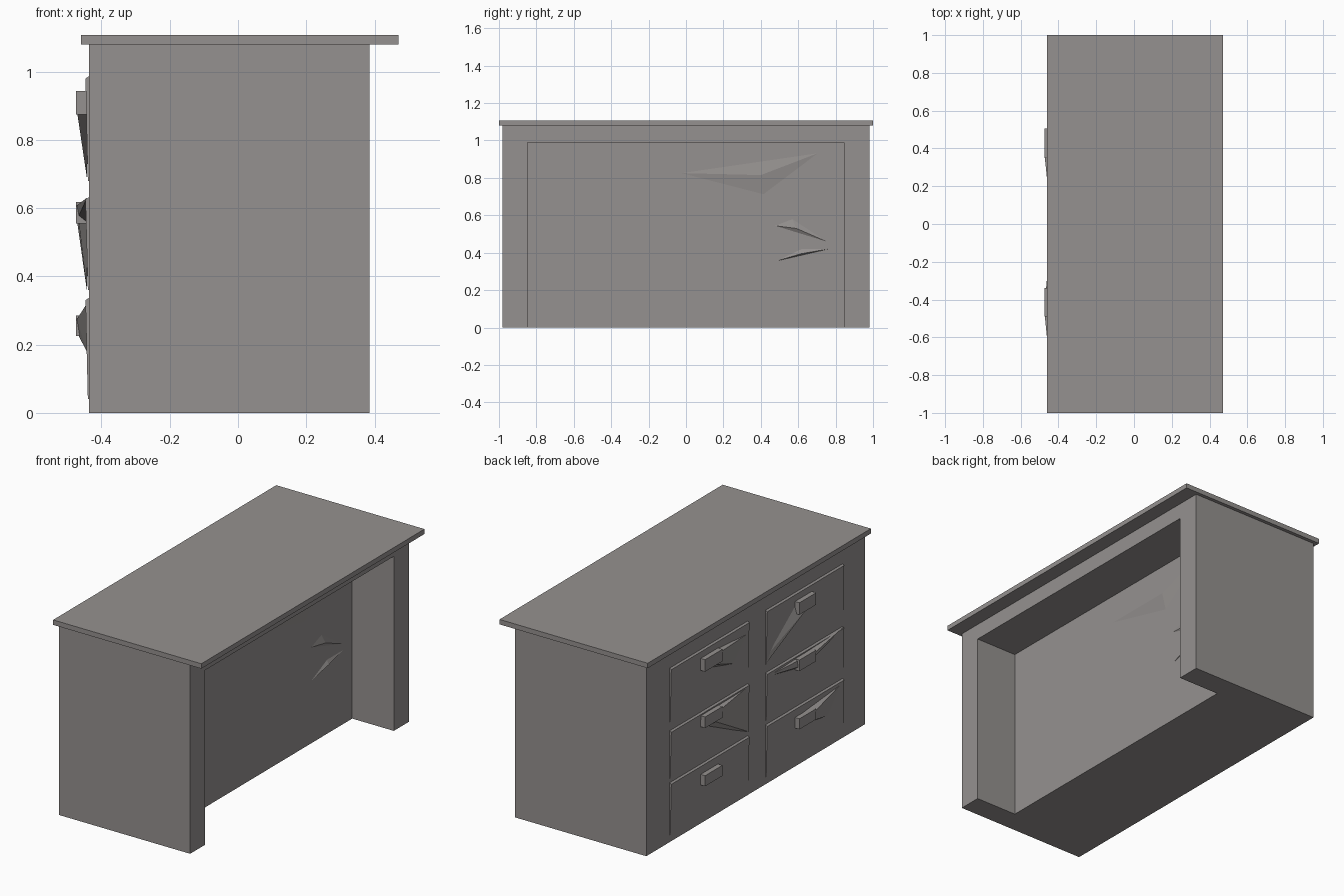
import bpy, bmesh

if "Cube" in bpy.data.objects:
    bpy.data.objects.remove(bpy.data.objects["Cube"])

# one warm grey for the whole desk
grey = bpy.data.materials.new("warm_grey")
grey.diffuse_color = (0.30, 0.283, 0.276, 1)
grey.use_nodes = True
grey.node_tree.nodes["Principled BSDF"].inputs["Base Color"].default_value = grey.diffuse_color


def hull(name, points):
    """Flat-faced convex solid around a few points."""
    bm = bmesh.new()
    for p in points:
        bm.verts.new(p)
    res = bmesh.ops.convex_hull(bm, input=bm.verts)
    junk = {g for g in res["geom_interior"] + res["geom_unused"]
            if isinstance(g, bmesh.types.BMVert)}
    bmesh.ops.delete(bm, geom=list(junk), context='VERTS')
    bmesh.ops.dissolve_limit(bm, angle_limit=0.01, verts=bm.verts, edges=bm.edges)
    bmesh.ops.recalc_face_normals(bm, faces=bm.faces)
    mesh = bpy.data.meshes.new(name)
    bm.to_mesh(mesh)
    bm.free()
    mesh.materials.append(grey)
    obj = bpy.data.objects.new(name, mesh)
    bpy.context.collection.objects.link(obj)
    return obj


def corners(x, y, z):
    return [(a, b, c) for a in x for b in y for c in z]


BACK = -0.437      # drawer side of the body
WALL = 0.125       # rear wall of the knee space

# body with an open knee space
body = hull("desk_body", corners((BACK, 0.386), (-0.98, 0.98), (0, 1.08)))
cutter = hull("knee_space_cutter", corners((WALL, 0.6), (-0.848, 0.845), (-0.2, 0.99)))
cutter.hide_render = True
cutter.hide_viewport = True
cutter.display_type = 'WIRE'
cut = body.modifiers.new("knee_space", 'BOOLEAN')
cut.operation = 'DIFFERENCE'
cut.solver = 'EXACT'
cut.object = cutter

# overhanging desktop
hull("desktop", corners((-0.46, 0.47), (-1, 1), (1.08, 1.108)))

# drawer fronts: (bottom, top, handle bottom, handle top) per row
rows = [(0.04, 0.34, 0.225, 0.285), (0.36, 0.635, 0.555, 0.618), (0.68, 0.99, 0.875, 0.943)]
# columns: (left, right, handle left, handle right)
cols = [(0.77, 0.07, 0.505, 0.35), (-0.09, -0.78, -0.34, -0.49)]
# chiselled wedges run from a handle to points (column fraction, z)
wedges = {(1, 0): [(1.0, 0.62), (1.0, 0.36)],
          (2, 0): [(1.0, 0.92), (0.8, 0.80)],
          (0, 1): [(1.0, 0.32), (0.8, 0.18)],
          (1, 1): [(1.0, 0.63), (0.0, 0.61)],
          (2, 1): [(0.0, 0.69), (0.05, 0.74)]}

for r, (z0, z1, h0, h1) in enumerate(rows):
    for c, (ya, yb, ha, hb) in enumerate(cols):
        tag = f"{r + 1}_{c + 1}"
        # slab that is proud at the top and thins out towards the bottom
        hull("drawer_front_" + tag,
             corners((BACK + 0.005,), (ya, yb), (z0, z1))
             + [(BACK - 0.003, y, z0) for y in (ya, yb)]
             + [(BACK - 0.010, y, z1 - 0.01) for y in (ya, yb)])
        # handle block
        hull("drawer_handle_" + tag,
             corners((BACK, -0.474), (ha, hb), (h0, h1)))
        if (r, c) in wedges:
            tips = [(BACK - 0.006, ya + (yb - ya) * f, z) for f, z in wedges[r, c]]
            hull("handle_wedge_" + tag,
                 corners((BACK,), (ha, hb), (h0, h1))
                 + [(-0.472, (ha + hb) / 2, h0 + 0.01), (-0.472, hb, h1 - 0.01)] + tips)

# shallow facets on the rear wall of the knee space
facets = {"upper": [(-0.2, 0.83), (0.55, 0.78), (0.83, 0.98), (0.42, 0.67)],
          "middle": [(0.43, 0.55), (0.56, 0.60), (0.82, 0.43), (0.55, 0.54)],
          "lower": [(0.43, 0.34), (0.62, 0.43), (0.82, 0.43), (0.6, 0.38)]}
for name, pts in facets.items():
    mid = [sum(p[i] for p in pts) / len(pts) for i in (0, 1)]
    hull("wall_facet_" + name,
         [(WALL - 0.005, y, z) for y, z in pts] + [(WALL + 0.012, *mid)])
